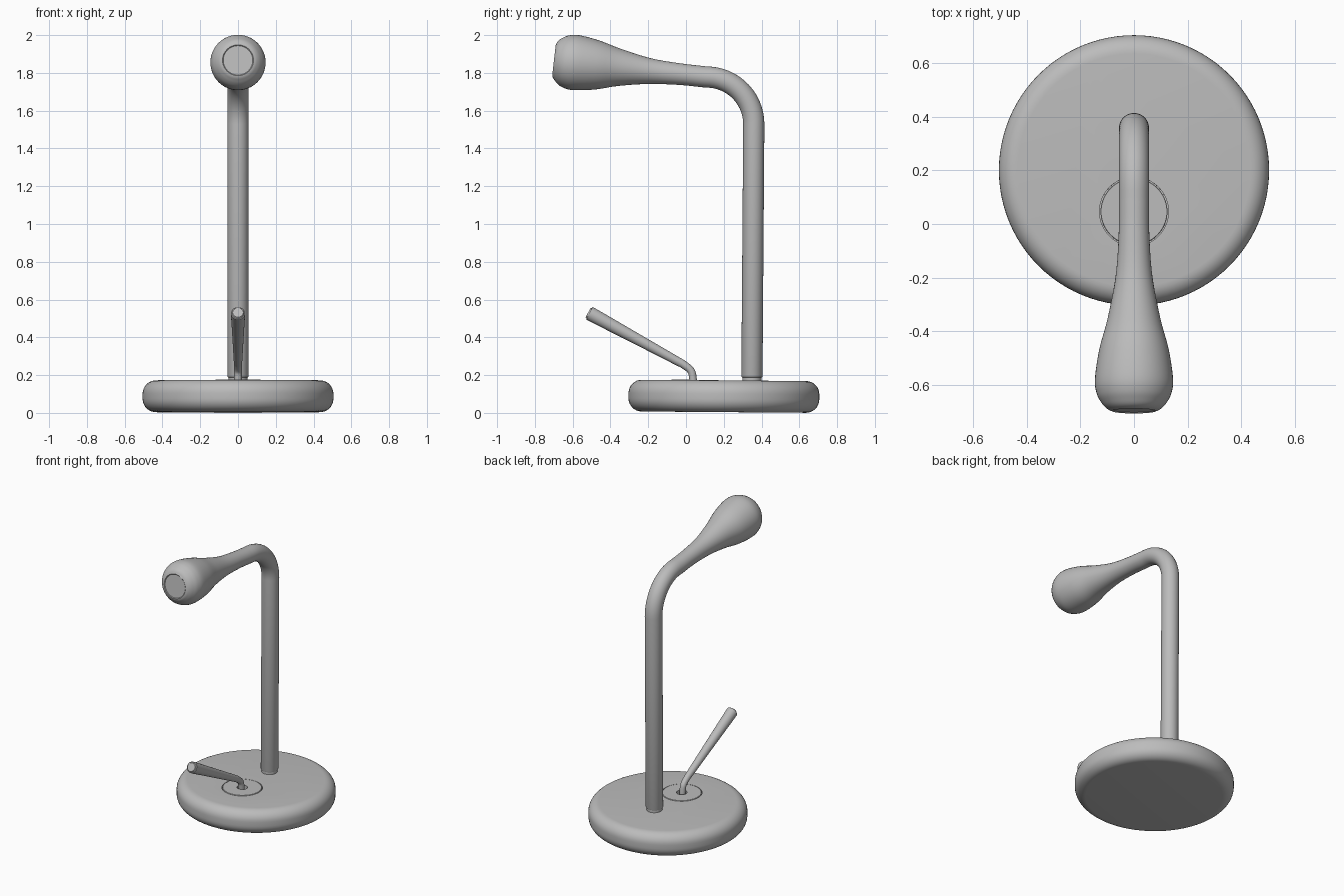
import bpy, bmesh
from math import sin, cos, pi, radians
from mathutils import Vector, Matrix

cube = bpy.data.objects.get("Cube")
if cube:
    bpy.data.objects.remove(cube, do_unlink=True)

metal = bpy.data.materials.new("brushed grey metal")
metal.use_nodes = True
metal.diffuse_color = (0.5, 0.5, 0.5, 1)
metal.node_tree.nodes["Principled BSDF"].inputs["Base Color"].default_value = (0.5, 0.5, 0.5, 1)


def smooth_path(pts, steps=6):
    """Catmull-Rom through (y, z, radius) stations."""
    p = [Vector(q) for q in pts]
    p = [2 * p[0] - p[1]] + p + [2 * p[-1] - p[-2]]
    out = []
    for a, b, c, d in zip(p, p[1:], p[2:], p[3:]):
        for i in range(steps):
            t = i / steps
            out.append(0.5 * (2 * b + (c - a) * t + (2 * a - 5 * b + 4 * c - d) * t * t
                              + (3 * b - a - 3 * c + d) * t ** 3))
    return out + [p[-2]]


def tube(name, stations, sides=48, axis=None, recess=0):
    """Round section swept in the x = 0 plane; a fixed axis makes it a lathe."""
    bm = bmesh.new()
    st = [Vector(s) for s in stations]
    rings = []
    for i, s in enumerate(st):
        d = axis or (st[min(i + 1, len(st) - 1)] - st[max(i - 1, 0)]).xy.normalized()
        side = Vector((0, -d[1], d[0]))
        centre = Vector((0, s.x, s.y))
        rings.append([bm.verts.new(centre + s.z * (Vector((cos(a), 0, 0)) + side * sin(a)))
                      for a in (2 * pi * k / sides for k in range(sides))])
    for lo, hi in zip(rings, rings[1:]):
        for k in range(sides):
            n = (k + 1) % sides
            bm.faces.new((lo[k], lo[n], hi[n], hi[k]))
    bm.faces.new(rings[0][::-1])
    cap = bm.faces.new(rings[-1])
    bmesh.ops.recalc_face_normals(bm, faces=bm.faces)
    if recess:
        bmesh.ops.inset_region(bm, faces=[cap], thickness=recess)
        bmesh.ops.translate(bm, verts=cap.verts, vec=-recess * cap.normal)
    mesh = bpy.data.meshes.new(name)
    bm.to_mesh(mesh)
    bm.free()
    mesh.materials.append(metal)
    obj = bpy.data.objects.new(name, mesh)
    bpy.context.collection.objects.link(obj)
    return obj


def smooth(obj):
    bpy.ops.object.select_all(action='DESELECT')
    obj.select_set(True)
    bpy.context.view_layer.objects.active = obj
    bpy.ops.object.shade_smooth_by_angle(angle=radians(35))


def arc(y, z, r, start, end, n):
    angles = [radians(start + (end - start) * i / n) for i in range(n + 1)]
    return [(y + r * cos(a), z + r * sin(a)) for a in angles]


UP = (0, 1)
BASE_Y, LEVER_Y, TOP = 0.2, 0.045, 0.168
tilt = (Matrix.Translation((0, BASE_Y, 0.004)) @ Matrix.Rotation(radians(-0.45), 4, 'X')
        @ Matrix.Translation((0, -BASE_Y, 0)))

# Base: thick disc with rounded rims
fillet, rim = 0.07, 0.435
profile = arc(rim, fillet, fillet, -90, 0, 8) + arc(rim, TOP - fillet, fillet, 0, 90, 8)
base = tube("base", [(BASE_Y, z, r) for r, z in profile], 96, UP)

# Round pocket in the base for the lever plate
cutter = tube("pocket_cutter", [(LEVER_Y, 0.13, 0.129), (LEVER_Y, 0.3, 0.129)], 64, UP)
cutter.hide_render = True
cutter.hide_viewport = True
pocket = base.modifiers.new("pocket", 'BOOLEAN')
pocket.object = cutter
pocket.solver = 'EXACT'

# Lever plate: fills the pocket, leaving a fine seam and a centre hole
plate = tube("lever_plate", [(LEVER_Y, z, r) for r, z in (
    (0.125, 0.128), (0.125, TOP), (0.123, TOP + 0.002),
    (0.034, TOP + 0.002), (0.034, 0.14))], 64, UP)

for part in (base, cutter, plate):
    part.matrix_world = tilt

# Spout: post with a narrow foot, bend, and drop-shaped head
foot = [(0.349, 0.16, 0.05), (0.349, 0.188, 0.05), (0.349, 0.189, 0.054), (0.349, 0.194, 0.056)]
bend = [(y, z, 0.056) for y, z in arc(0.109, 1.528, 0.25, 0, 86, 14)]
head = smooth_path([
    (0.10, 1.779, 0.056), (-0.03, 1.793, 0.057), (-0.19, 1.809, 0.068),
    (-0.35, 1.828, 0.098), (-0.47, 1.841, 0.130), (-0.58, 1.854, 0.146),
    (-0.635, 1.86, 0.139), (-0.67, 1.864, 0.120), (-0.69, 1.866, 0.100), (-0.699, 1.867, 0.082)])
spout = tube("spout", foot + bend + head, recess=0.004)

# Lever: thin bent stem widening to a rounded tip
lever = tube("lever", smooth_path([
    (0.04, 0.13, 0.02), (0.037, 0.18, 0.02), (0.027, 0.222, 0.02), (-0.01, 0.254, 0.021),
    (-0.06, 0.282, 0.023), (-0.28, 0.402, 0.03), (-0.49, 0.516, 0.037),
    (-0.506, 0.525, 0.035), (-0.518, 0.5315, 0.028)]), 32)

for part in (base, plate, spout, lever):
    smooth(part)
